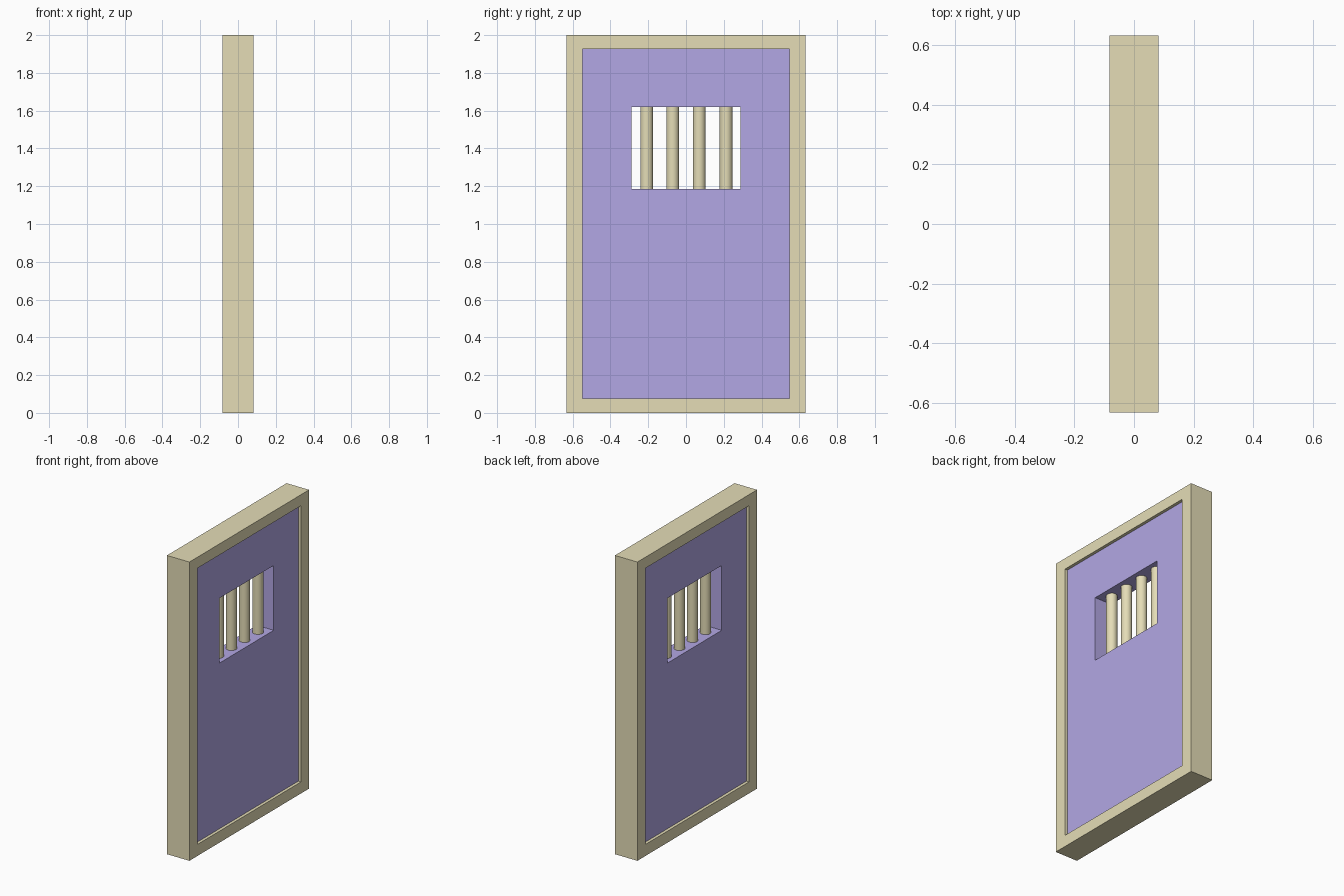
import bpy, bmesh
from math import radians

if "Cube" in bpy.data.objects:
    bpy.data.objects.remove(bpy.data.objects["Cube"])


def material(name, color):
    mat = bpy.data.materials.new(name)
    mat.diffuse_color = (*color, 1)
    mat.use_nodes = True
    mat.node_tree.nodes["Principled BSDF"].inputs["Base Color"].default_value = mat.diffuse_color
    return mat


def ring(name, outer, inner, depth, mat):
    """Rectangular border in the YZ plane; rectangles are (half width, z low, z high)."""
    bm = bmesh.new()

    def loop(rect, x):
        w, lo, hi = rect
        return [bm.verts.new((x, y, z)) for y, z in ((-w, lo), (w, lo), (w, hi), (-w, hi))]

    h = depth / 2
    loops = [loop(outer, h), loop(inner, h), loop(inner, -h), loop(outer, -h)]
    for k in range(4):
        a, b = loops[k], loops[(k + 1) % 4]
        for i in range(4):
            j = (i + 1) % 4
            bm.faces.new((a[i], a[j], b[j], b[i]))
    bmesh.ops.recalc_face_normals(bm, faces=bm.faces)
    mesh = bpy.data.meshes.new(name)
    bm.to_mesh(mesh)
    bm.free()
    mesh.materials.append(mat)
    obj = bpy.data.objects.new(name, mesh)
    bpy.context.collection.objects.link(obj)
    return obj


trim = material("trim", (0.78, 0.72, 0.47))
purple = material("panel_purple", (0.45, 0.39, 0.78))

opening = (0.548, 0.077, 1.926)
window = (0.288, 1.186, 1.62)

# Outer frame and the recessed door panel with its window
ring("door_frame", (0.633, 0, 2), opening, 0.166, trim)
ring("door_panel", opening, window, 0.126, purple)

# Window bars
z_low, z_high = window[1:]
for i, y in enumerate((-0.208, -0.07, 0.07, 0.212)):
    bpy.ops.mesh.primitive_cylinder_add(
        vertices=16, radius=0.034, depth=z_high - z_low,
        location=(0, y, (z_low + z_high) / 2))
    bar = bpy.context.object
    bar.name = f"window_bar_{i + 1}"
    bar.data.materials.append(trim)
    bpy.ops.object.shade_smooth_by_angle(angle=radians(40))
